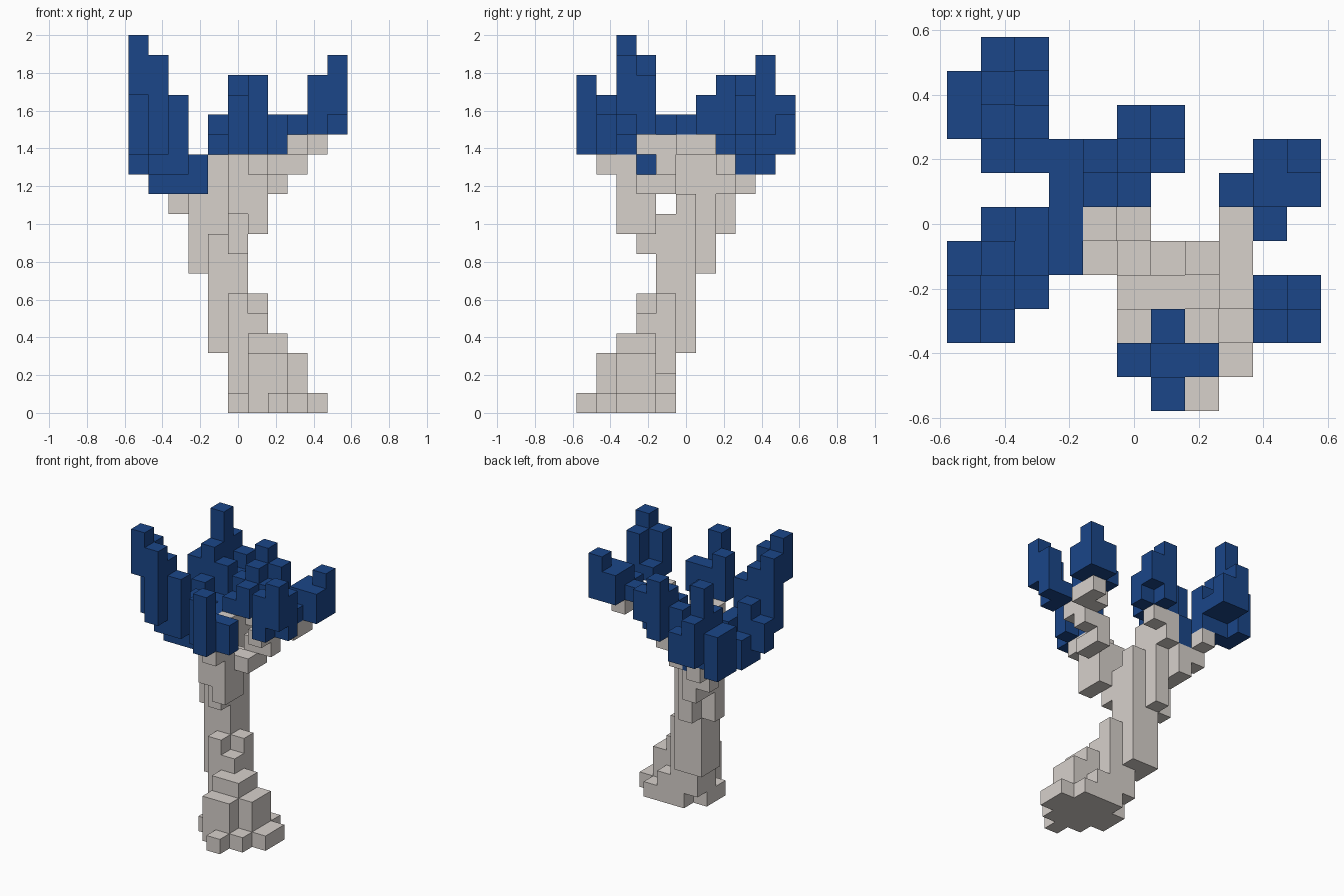
import bpy
import bmesh
from mathutils import Vector

if "Cube" in bpy.data.objects:
    bpy.data.objects.remove(bpy.data.objects["Cube"], do_unlink=True)

CELL = 2 / 19
HALF = 5.5          # half of the eleven cells across


def make_material(name, rgb):
    material = bpy.data.materials.new(name)
    material.use_nodes = True
    colour = (*rgb, 1.0)
    material.diffuse_color = colour
    material.node_tree.nodes["Principled BSDF"].inputs["Base Color"].default_value = colour
    return material


def column(x, y, bottom, top):
    """Cells of one upright column."""
    return {(x, y, z) for z in range(bottom, top)}


def block(xs, ys, bottom, top):
    """Cells of a box; xs and ys are first and last cell."""
    return {(x, y, z)
            for x in range(xs[0], xs[1] + 1)
            for y in range(ys[0], ys[1] + 1)
            for z in range(bottom, top)}


def columns(*items):
    return set().union(*(column(*item) for item in items))


def blocks(*items):
    return set().union(*(block(*item) for item in items))


bark = make_material("pale bark", (0.68, 0.635, 0.60))
leaf = make_material("deep blue leaf", (0.0105, 0.061, 0.25))

parts = {}

# Stepped root flare, narrowing as it rises
parts["root_flare"] = (bark, blocks(
    ((5, 5), (2, 3), 0, 1),
    ((6, 8), (1, 4), 0, 1),
    ((9, 9), (2, 3), 0, 1),
    ((7, 7), (0, 0), 0, 1),
    ((6, 7), (1, 3), 1, 3),
    ((8, 8), (2, 3), 1, 3),
    ((7, 7), (4, 4), 1, 2),
    ((5, 6), (3, 4), 1, 3),
    ((6, 7), (2, 3), 3, 4),
    ((5, 6), (3, 4), 3, 5),
    ((5, 5), (3, 3), 5, 6),
    ((6, 6), (4, 4), 5, 6)))

# Main trunk
parts["trunk"] = (bark, blocks(
    ((5, 5), (4, 4), 3, 10),
    ((4, 4), (4, 4), 3, 9),
    ((4, 5), (5, 5), 3, 10)))

# Branch leaning forward, then out to the left side
parts["front_branch"] = (bark, blocks(
    ((5, 5), (3, 3), 8, 12),
    ((5, 5), (2, 2), 10, 13),
    ((6, 6), (2, 2), 9, 13),
    ((6, 6), (1, 1), 12, 13),
    ((6, 6), (3, 3), 9, 12),
    ((7, 7), (3, 3), 11, 12),
    ((7, 7), (4, 4), 11, 13),
    ((8, 8), (4, 4), 12, 14),
    ((8, 8), (3, 5), 13, 14),
    ((9, 9), (5, 6), 13, 14)))

# Branch leaning back, then out to the right side
parts["back_branch"] = (bark, blocks(
    ((3, 3), (5, 5), 7, 11),
    ((4, 4), (6, 6), 7, 13),
    ((3, 3), (6, 7), 9, 11),
    ((4, 4), (5, 5), 10, 13),
    ((5, 5), (5, 5), 10, 11),
    ((4, 4), (7, 7), 11, 13),
    ((5, 5), (7, 7), 12, 13),
    ((2, 2), (7, 7), 10, 12),
    ((2, 2), (8, 8), 11, 12)))

# Leaf clusters
parts["front_right_leaves"] = (leaf, columns(
    (0, 2, 16, 19), (1, 2, 13, 18),
    (0, 3, 13, 18), (1, 3, 12, 17), (2, 3, 12, 16),
    (0, 4, 12, 14), (1, 4, 11, 15), (2, 4, 11, 14), (3, 4, 11, 13),
    (1, 5, 11, 13), (2, 5, 11, 14), (3, 5, 11, 13)))

parts["back_right_leaves"] = (leaf, columns(
    (0, 8, 12, 15), (0, 9, 12, 15),
    (1, 7, 12, 14), (1, 8, 12, 16), (1, 9, 13, 18), (1, 10, 13, 16),
    (2, 7, 12, 13), (2, 8, 12, 15), (2, 9, 13, 14), (2, 10, 13, 15),
    (3, 6, 11, 13), (3, 7, 11, 13)))

parts["back_leaves"] = (leaf, columns(
    (4, 6, 13, 14), (4, 7, 13, 15),
    (5, 6, 13, 15), (5, 7, 13, 16), (5, 8, 13, 17),
    (6, 7, 13, 15), (6, 8, 14, 16)))

parts["back_left_leaves"] = (leaf, columns(
    (8, 6, 14, 15), (9, 5, 14, 15),
    (9, 6, 14, 16), (9, 7, 14, 16), (10, 6, 14, 16), (10, 7, 14, 17)))

parts["front_left_leaves"] = (leaf, columns(
    (9, 2, 14, 17), (9, 3, 14, 15), (10, 2, 15, 18), (10, 3, 14, 17)))

parts["front_leaves"] = (leaf, columns(
    (6, 0, 13, 17), (5, 1, 13, 16), (6, 1, 13, 15),
    (7, 1, 13, 15), (6, 2, 13, 14)))

solid = set().union(*(cells for _, cells in parts.values()))


def face_corners(cell, axis, side):
    """Corners of one cell wall, wound to face outward."""
    u, v = (axis + 1) % 3, (axis + 2) % 3
    corners = []
    for a, b in ((0, 0), (1, 0), (1, 1), (0, 1)):
        point = list(cell)
        point[axis] += side
        point[u] += a
        point[v] += b
        corners.append(Vector((point[0] - HALF, point[1] - HALF, point[2])) * CELL)
    return corners if side else corners[::-1]


def build_part(name, material, cells):
    """Skin the cells with walls wherever they meet open air."""
    bm = bmesh.new()
    for cell in sorted(cells):
        for axis in range(3):
            for side in (0, 1):
                neighbour = list(cell)
                neighbour[axis] += 1 if side else -1
                if tuple(neighbour) not in solid:
                    bm.faces.new([bm.verts.new(p) for p in face_corners(cell, axis, side)])
    bmesh.ops.remove_doubles(bm, verts=bm.verts, dist=CELL / 100)
    bmesh.ops.dissolve_limit(bm, angle_limit=0.01, verts=bm.verts, edges=bm.edges)
    mesh = bpy.data.meshes.new(name)
    bm.to_mesh(mesh)
    bm.free()
    mesh.materials.append(material)
    bpy.context.collection.objects.link(bpy.data.objects.new(name, mesh))


for part_name, (part_material, part_cells) in parts.items():
    build_part(part_name, part_material, part_cells)
